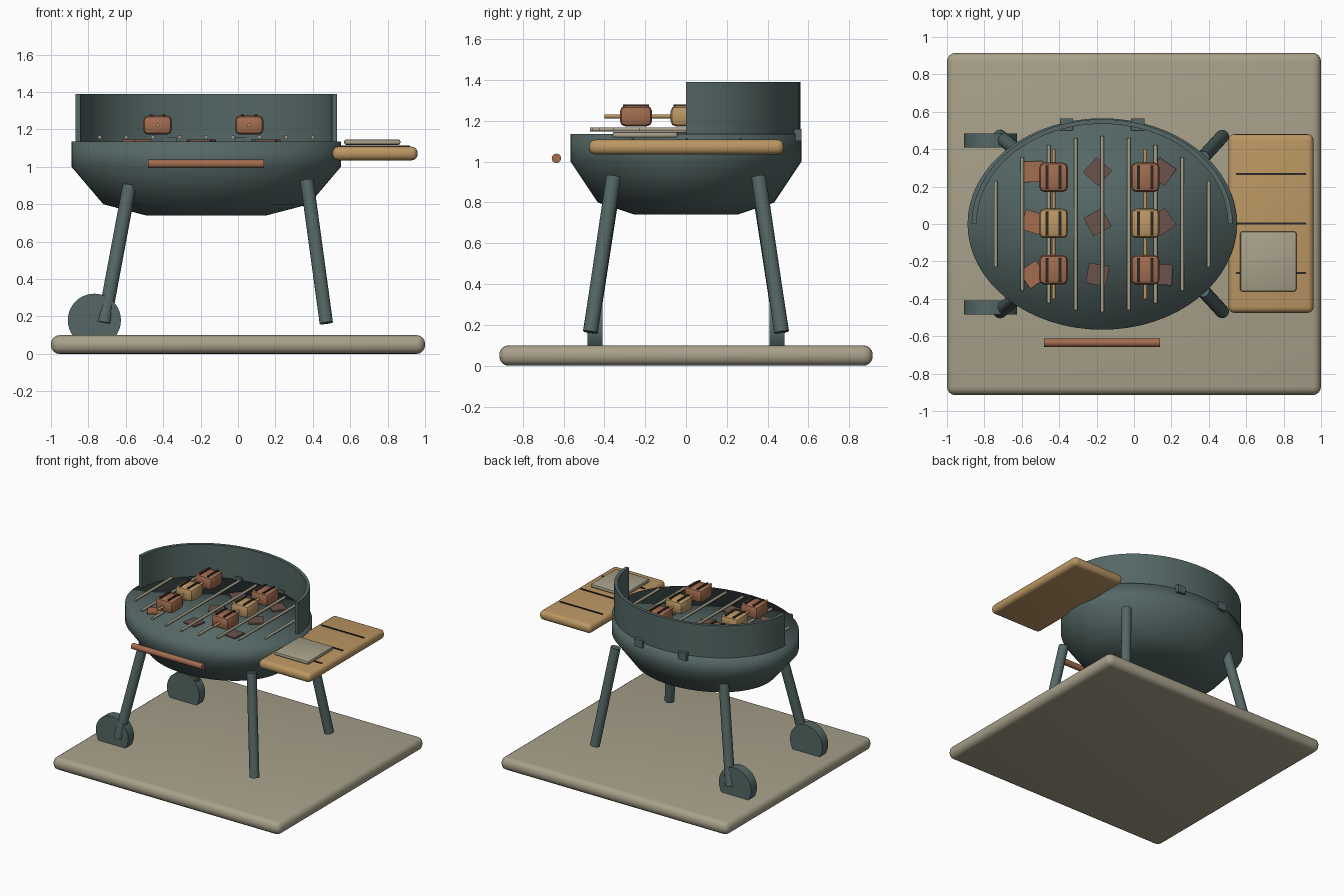
import bpy, bmesh, math
from mathutils import Vector

if "Cube" in bpy.data.objects:
    bpy.data.objects.remove(bpy.data.objects["Cube"])


def mat(name, rgb):
    m = bpy.data.materials.new(name)
    m.diffuse_color = (*rgb, 1)
    m.use_nodes = True
    m.node_tree.nodes["Principled BSDF"].inputs["Base Color"].default_value = m.diffuse_color
    return m


TEAL = mat("dark teal enamel", (0.089, 0.136, 0.13))
STONE = mat("beige stone", (0.39, 0.355, 0.255))
WOOD = mat("golden wood", (0.50, 0.31, 0.125))
RUST = mat("red brown", (0.36, 0.15, 0.08))
COAL = mat("dark brown coal", (0.15, 0.084, 0.069))
CHAR = mat("char black", (0.025, 0.021, 0.018))


def make(name, bm, m, smooth=None):
    bmesh.ops.recalc_face_normals(bm, faces=bm.faces)
    me = bpy.data.meshes.new(name)
    bm.to_mesh(me)
    bm.free()
    me.materials.append(m)
    ob = bpy.data.objects.new(name, me)
    bpy.context.collection.objects.link(ob)
    if smooth == "all":
        me.shade_smooth()
    elif smooth:
        bpy.ops.object.select_all(action='DESELECT')
        ob.select_set(True)
        bpy.context.view_layer.objects.active = ob
        bpy.ops.object.shade_smooth_by_angle(angle=math.radians(smooth))
    return ob


def box(name, lo, hi, m, bevel=0, seg=3, rot=0):
    bm = bmesh.new()
    bmesh.ops.create_cube(bm, size=1)
    lo, hi = Vector(lo), Vector(hi)
    bmesh.ops.scale(bm, vec=hi - lo, verts=bm.verts)
    if bevel:
        bmesh.ops.bevel(bm, geom=bm.edges[:], offset=bevel, segments=seg,
                        profile=0.5, affect='EDGES')
    ob = make(name, bm, m, 35 if bevel else None)
    ob.location = (lo + hi) / 2
    ob.rotation_euler.z = rot
    return ob


def rod(name, a, b, r, m, seg=20):
    a, b = Vector(a), Vector(b)
    bm = bmesh.new()
    bmesh.ops.create_cone(bm, cap_ends=True, segments=seg, radius1=r, radius2=r,
                          depth=(b - a).length)
    ob = make(name, bm, m, 40)
    ob.location = (a + b) / 2
    ob.rotation_euler = (b - a).to_track_quat('Z', 'Y').to_euler()
    return ob


CX, RATIO = -0.17, 0.785

# patio slab
box("patio_slab", (-1, -0.915, 0), (1, 0.915, 0.10), STONE, 0.045, 4)

# bowl: oval rings, closed on top, softly shaded across the rim
bm = bmesh.new()
N = 64
rings = []
for r, z in [(0.32, 0.74), (0.55, 0.80), (0.72, 1.0), (0.72, 1.135)]:
    rings.append([bm.verts.new((CX + r * math.cos(t), r * RATIO * math.sin(t), z))
                  for t in (2 * math.pi * i / N for i in range(N))])
for a, b in zip(rings, rings[1:]):
    for i in range(N):
        j = (i + 1) % N
        bm.faces.new((a[i], a[j], b[j], b[i]))
bm.faces.new(rings[0])
bm.faces.new(rings[-1])
make("fire_bowl", bm, TEAL, "all")

# raised wind shield around the back half
bm = bmesh.new()
prev = first = None
for i in range(41):
    t = math.pi * i / 40
    c, s = math.cos(t), math.sin(t)
    sec = [bm.verts.new((CX + rx * c, ry * s, z)) for rx, ry, z in
           [(0.698, 0.56, 1.125), (0.698, 0.56, 1.39),
            (0.672, 0.535, 1.39), (0.672, 0.535, 1.125)]]
    if prev:
        for k in range(4):
            n = (k + 1) % 4
            bm.faces.new((prev[k], prev[n], sec[n], sec[k]))
    else:
        bm.faces.new(sec)
    prev = sec
bm.faces.new(prev)
make("wind_shield", bm, TEAL, 40)

# hinges at the back
for x in (CX - 0.19, CX + 0.19):
    box("hinge", (x - 0.035, 0.50, 1.10), (x + 0.035, 0.565, 1.16), TEAL)

# coals
for i, x in enumerate((-0.54, -0.195, 0.15)):
    for j, y in enumerate((0.28, 0.01, -0.27)):
        box("coal", (x - 0.055, y - 0.055, 1.06), (x + 0.055, y + 0.055, 1.145),
            RUST if i == 0 else COAL, rot=(0.05, -0.3, 0.6)[j] + (0, 0.8, 0.9)[i])

# grate bars fitted to the oval
for i in range(-4, 5):
    x = CX + i * 0.1425
    h = 0.47 * math.sqrt(1 - (i * 0.1425 / 0.654) ** 2)
    rod("grate_bar", (x, -h, 1.158), (x, h, 1.158), 0.01, STONE, 10)

# skewers with chunks and char marks
for x in (-0.43, 0.06):
    rod("skewer", (x, -0.4, 1.222), (x, 0.4, 1.222), 0.01, WOOD, 10)
    for y in (-0.245, 0.003, 0.25):
        box("skewer_chunk", (x - 0.077, y - 0.079, 1.172), (x + 0.077, y + 0.079, 1.274),
            WOOD if abs(y) < 0.1 else RUST, 0.028, 2)
        for d in (-0.035, 0.035):
            box("char_mark", (x + d - 0.008, y - 0.064, 1.271),
                (x + d + 0.008, y + 0.064, 1.280), CHAR)

# front handle
rod("front_handle", (-0.48, -0.635, 1.016), (0.14, -0.635, 1.016), 0.023, RUST)

# side table with plank grooves and plate
box("side_table", (0.505, -0.475, 1.035), (0.96, 0.48, 1.108), WOOD, 0.032, 4)
for y in (-0.262, 0.003, 0.268):
    box("table_groove", (0.545, y - 0.006, 1.105), (0.92, y + 0.006, 1.113), CHAR)
box("serving_plate", (0.568, -0.36, 1.118), (0.868, -0.04, 1.146), STONE, 0.01, 2)

# legs and wheels, mirrored front to back
for s in (-1, 1):
    rod("left_leg", (-0.717, s * 0.468, 0.165), (-0.58, s * 0.355, 0.90), 0.037, TEAL)
    rod("right_leg", (0.472, s * 0.468, 0.165), (0.368, s * 0.355, 0.928), 0.036, TEAL)
    rod("wheel", (-0.768, s * 0.41, 0.18), (-0.768, s * 0.483, 0.18), 0.142, TEAL, 40)
